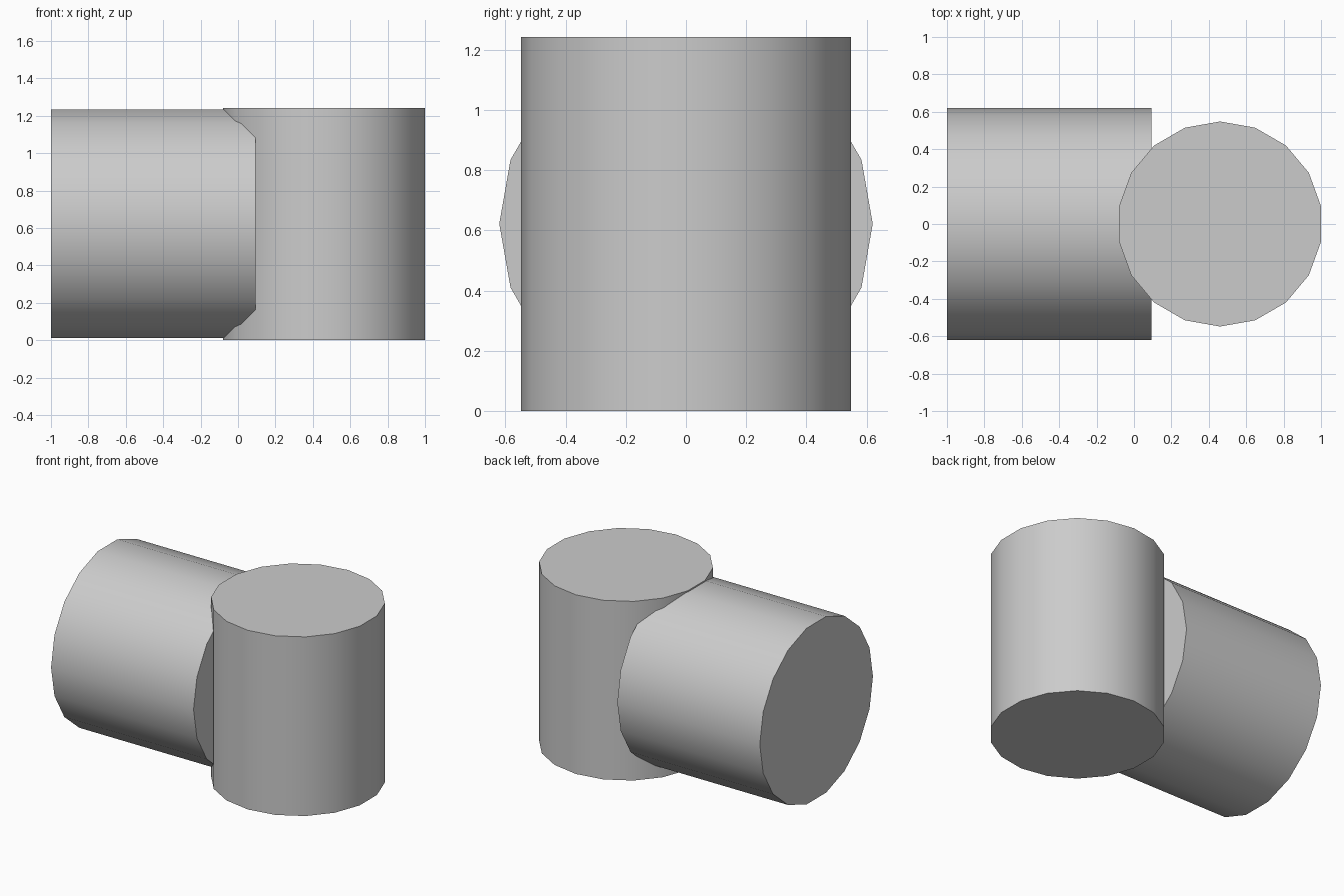
import bpy
import bmesh
import math
from mathutils import Vector

cube = bpy.data.objects.get("Cube")
if cube:
    bpy.data.objects.remove(cube, do_unlink=True)

SIDES = 18

# Plain grey for every part
grey = bpy.data.materials.new("plain_grey")
grey.use_nodes = True
colour = (0.6, 0.6, 0.6, 1)
grey.diffuse_color = colour
grey.node_tree.nodes["Principled BSDF"].inputs["Base Color"].default_value = colour


def cylinder(name, start, axis, side, radius, length):
    """Polygonal cylinder extruded along axis, with one corner pointing along side."""
    axis, side = Vector(axis), Vector(side)
    other = axis.cross(side)
    bm = bmesh.new()
    ring = []
    for i in range(SIDES):
        a = math.tau * i / SIDES
        ring.append(bm.verts.new(Vector(start) + radius * (side * math.cos(a) + other * math.sin(a))))
    base = bm.faces.new(ring)
    grown = bmesh.ops.extrude_face_region(bm, geom=[base], use_keep_orig=True)
    top = [v for v in grown["geom"] if isinstance(v, bmesh.types.BMVert)]
    bmesh.ops.translate(bm, verts=top, vec=axis * length)
    bmesh.ops.recalc_face_normals(bm, faces=bm.faces)
    mesh = bpy.data.meshes.new(name)
    bm.to_mesh(mesh)
    bm.free()
    mesh.materials.append(grey)
    obj = bpy.data.objects.new(name, mesh)
    bpy.context.collection.objects.link(obj)
    bpy.ops.object.select_all(action="DESELECT")
    obj.select_set(True)
    bpy.context.view_layer.objects.active = obj
    bpy.ops.object.shade_smooth_by_angle(angle=math.radians(30))
    return obj


# Upright drum
cylinder("upright_cylinder", (0.46, 0, 0), (0, 0, 1), (0, 1, 0), 0.548, 1.242)
# Drum lying on its side, running into the upright one
cylinder("lying_cylinder", (-1, 0, 0.622), (1, 0, 0), (0, 1, 0), 0.62, 1.093)
